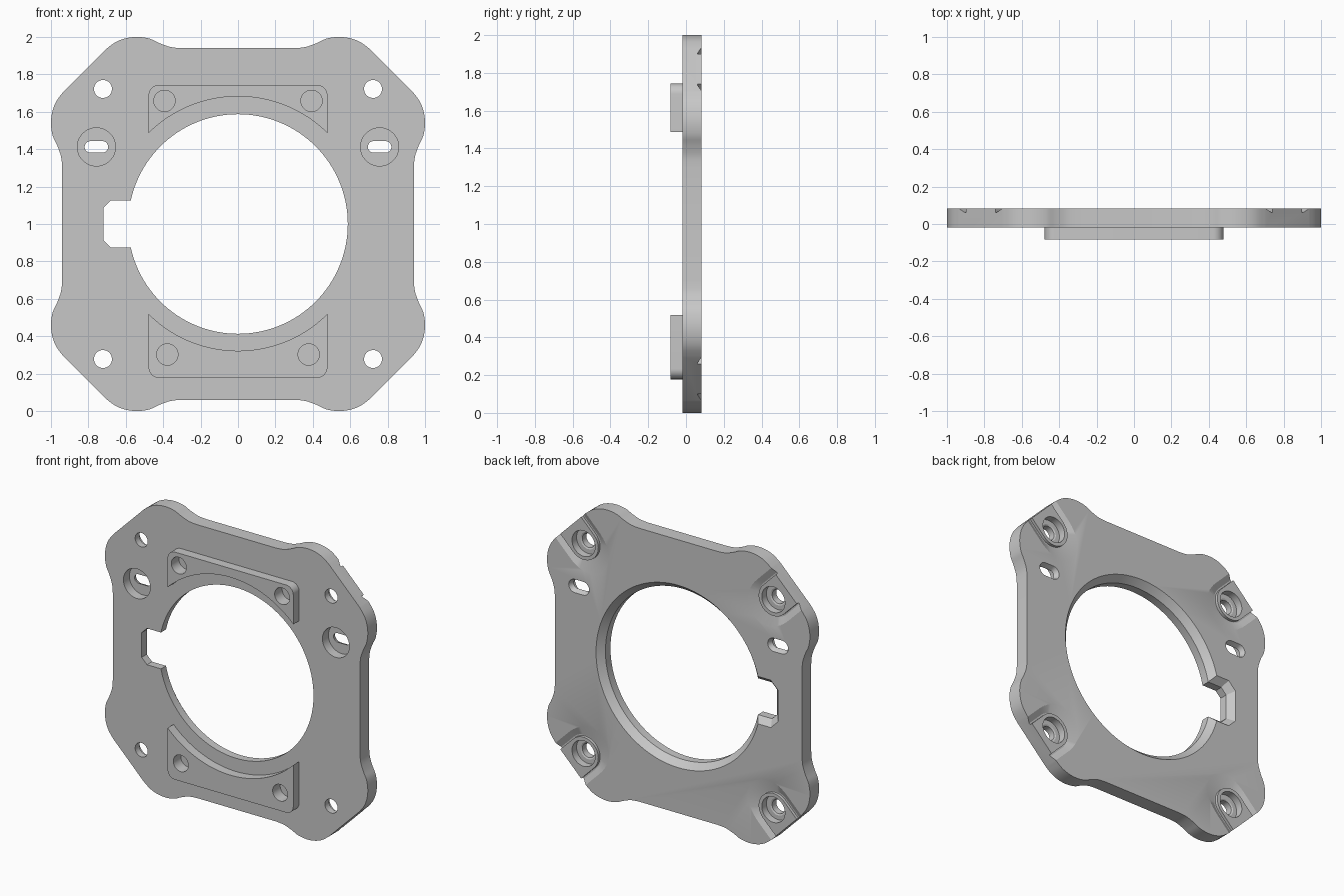
import bpy
import bmesh
from math import sin, cos, pi, atan2, acos

if "Cube" in bpy.data.objects:
    bpy.data.objects.remove(bpy.data.objects["Cube"])

BACK, FRONT, PAD_FRONT = 0.082, -0.018, -0.082
MID = 1.0  # height of the plate centre

GREY = (0.575, 0.575, 0.575, 1)
grey = bpy.data.materials.new("light grey")
grey.use_nodes = True
grey.diffuse_color = GREY
grey.node_tree.nodes["Principled BSDF"].inputs["Base Color"].default_value = GREY


def loft(name, rings):
    """Solid through rings of 3D points."""
    bm = bmesh.new()
    loops = [[bm.verts.new(p) for p in ring] for ring in rings]
    n = len(loops[0])
    for a, b in zip(loops, loops[1:]):
        for i in range(n):
            j = (i + 1) % n
            bm.faces.new((a[i], a[j], b[j], b[i]))
    bm.faces.new(loops[0])
    bm.faces.new(loops[-1])
    bmesh.ops.recalc_face_normals(bm, faces=bm.faces)
    mesh = bpy.data.meshes.new(name)
    bm.to_mesh(mesh)
    bm.free()
    mesh.materials.append(grey)
    obj = bpy.data.objects.new(name, mesh)
    bpy.context.collection.objects.link(obj)
    return obj


def layers(name, sections):
    """Solid through (outline, y) sections."""
    return loft(name, [[(x, y, MID + z) for x, z in outline] for outline, y in sections])


def prism(name, outline, y0, y1):
    return layers(name, [(outline, y0), (outline, y1)])


def arc(cx, cz, r, a0, a1, n):
    return [(cx + r * cos(a0 + (a1 - a0) * i / n), cz + r * sin(a0 + (a1 - a0) * i / n))
            for i in range(n + 1)]


def circle(cx, cz, r, n=40):
    return arc(cx, cz, r, 0, 2 * pi, n)[:-1]


def cone(name, cx, cz, sections, n=40):
    return layers(name, [(circle(cx, cz, r, n), y) for r, y in sections])


def cut(target, cutter, keep=False):
    mod = target.modifiers.new("cut", 'BOOLEAN')
    mod.operation = 'DIFFERENCE'
    mod.solver = 'EXACT'
    mod.object = cutter
    bpy.context.view_layer.objects.active = target
    bpy.ops.object.modifier_apply(modifier=mod.name)
    if not keep:
        bpy.data.objects.remove(cutter)


def spline(pts, steps=4):
    """Smooth curve through the points."""
    ext = [pts[0]] + pts + [pts[-1]]
    out = []
    for a, b, c, d in zip(ext, ext[1:], ext[2:], ext[3:]):
        for s in range(steps):
            t = s / steps
            out.append(tuple(0.5 * (2 * q + (r - p) * t + (2 * p - 5 * q + 4 * r - w) * t * t
                                    + (3 * q - p - 3 * r + w) * t ** 3)
                             for p, q, r, w in zip(a, b, c, d)))
    return out + [pts[-1]]


# Plate outline: one lobe, mirrored over the diagonal, then over both axes
lobe = spline([(0.30, 0.94), (0.36, 0.946), (0.42, 0.967), (0.47, 0.99),
               (0.535, 1.0), (0.60, 0.993), (0.655, 0.972), (0.705, 0.935)])
quarter = lobe + [(z, x) for x, z in reversed(lobe)]
half = quarter + [(x, -z) for x, z in reversed(quarter)]
plate = prism("plate", half + [(-x, z) for x, z in reversed(half)], FRONT, BACK)


# Central bore and side notch, both bevelled at the back
def notch(grow):
    left, top, c = -0.72 - grow, 0.125 + grow, 0.04 + grow * 0.4
    return [(-0.5, -top), (left + c, -top), (left, c - top),
            (left, top - c), (left + c, top), (-0.5, top)]


cut(plate, cone("bore_cutter", 0, 0, [(0.587, -0.2), (0.587, BACK - 0.045),
                                      (0.627, BACK), (0.627, 0.2)], 128))
cut(plate, layers("notch_cutter", [(notch(0), -0.2), (notch(0), BACK - 0.045),
                                   (notch(0.038), BACK), (notch(0.038), 0.2)]))

# Corner holes: through hole, back counterbore and sloped U-shaped relief
for sx in (-1, 1):
    for sz in (-1, 1):
        hx, hz = 0.722 * sx, 0.722 * sz
        cut(plate, cone("screw_hole_cutter", hx, hz,
                        [(0.048, -0.2), (0.048, BACK - 0.055), (0.058, BACK - 0.05),
                         (0.088, BACK - 0.05), (0.088, 0.2)]))
        outward = atan2(sz, sx)
        ex, ez = hx + 0.5 * cos(outward), hz + 0.5 * sin(outward)
        turns = [pi / 2 + pi * i / 20 for i in range(21)]
        path = [(ex, ez, turns[0])] + [(hx, hz, t) for t in turns] + [(ex, ez, turns[-1])]
        rings = []
        for px, pz, turn in path:
            slope = 0.04 + 0.05 * cos(turn) ** 2  # wider towards the plate centre
            section = [(0.112, BACK - 0.02), (0.112, BACK + 0.02),
                       (0.122 + 2 * slope, BACK + 0.02), (0.122, BACK - 0.02)]
            nx, nz = cos(outward + turn), sin(outward + turn)
            rings.append([(px + nx * r, y, MID + pz + nz * r) for r, y in section])
        cut(plate, loft("relief_cutter", rings))


# Slots, flared at the back, with round front recesses
def slot(cx, cz, r):
    return (arc(cx + 0.032, cz, r, -pi / 2, pi / 2, 14)
            + arc(cx - 0.032, cz, r, pi / 2, 3 * pi / 2, 14))


for sx in (-1, 1):
    cx, cz = 0.757 * sx, 0.412
    cut(plate, prism("recess_cutter", circle(cx, cz, 0.102, 56), -0.2, FRONT + 0.065))
    cut(plate, layers("slot_cutter", [(slot(cx, cz, 0.031), -0.2), (slot(cx, cz, 0.031), FRONT + 0.07),
                                      (slot(cx, cz, 0.046), BACK), (slot(cx, cz, 0.046), 0.2)]))


# Raised front pads with curved inner edge and rounded outer corners
def pad(name, side, radius, edge, hole_x, hole_z):
    w, r = 0.478, 0.055
    a = acos(w / radius)
    outline = (arc(0, 0, radius, pi - a, a, 40) + arc(w - r, edge - r, r, 0, pi / 2, 10)
               + arc(r - w, edge - r, r, pi / 2, pi, 10))
    obj = prism(name, [(x, z * side) for x, z in outline], PAD_FRONT, FRONT + 0.001)
    for sx in (-1, 1):
        cutter = prism("pad_hole_cutter", circle(hole_x * sx, hole_z * side, 0.057), -0.2, 0.0)
        cut(obj, cutter, keep=True)
        cut(plate, cutter)
    return obj


upper_pad = pad("upper_pad", 1, 0.682, 0.743, 0.393, 0.658)
lower_pad = pad("lower_pad", -1, 0.678, 0.822, 0.378, 0.698)

# Smooth curved walls, crisp edges
for obj in (plate, upper_pad, lower_pad):
    bpy.ops.object.select_all(action='DESELECT')
    obj.select_set(True)
    bpy.context.view_layer.objects.active = obj
    bpy.ops.object.shade_smooth_by_angle(angle=pi / 9)
